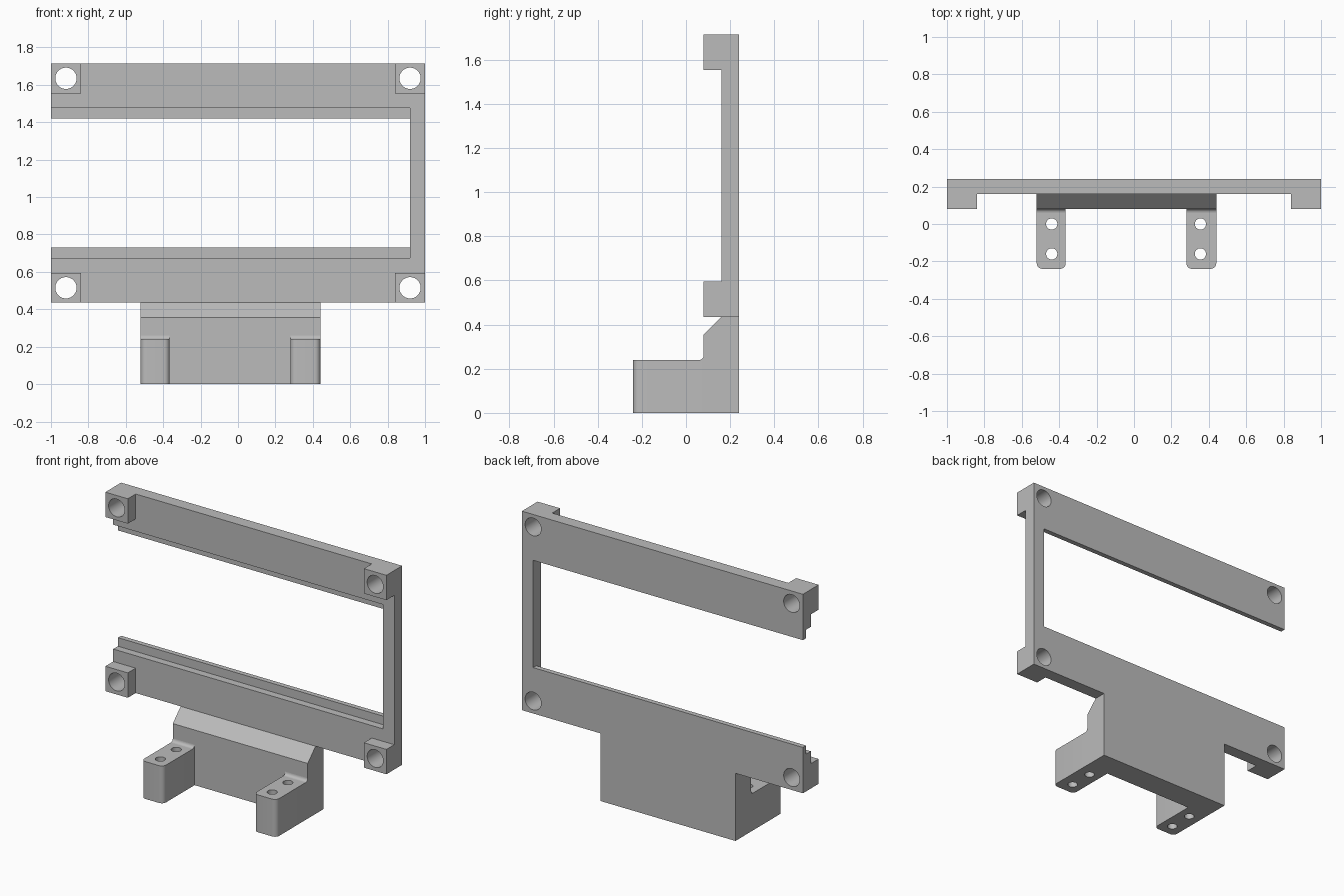
import bpy, bmesh, math
from mathutils import Matrix, Vector

if "Cube" in bpy.data.objects:
    bpy.data.objects.remove(bpy.data.objects["Cube"])

grey = bpy.data.materials.new("plain grey")
grey.use_nodes = True
grey.diffuse_color = (0.5, 0.5, 0.5, 1)
grey.node_tree.nodes["Principled BSDF"].inputs["Base Color"].default_value = (0.5, 0.5, 0.5, 1)


def finish(name, bm):
    bmesh.ops.recalc_face_normals(bm, faces=bm.faces)
    mesh = bpy.data.meshes.new(name)
    bm.to_mesh(mesh)
    bm.free()
    mesh.materials.append(grey)
    ob = bpy.data.objects.new(name, mesh)
    bpy.context.scene.collection.objects.link(ob)
    return ob


def box(name, lo, hi, round_front=0):
    lo, hi = Vector(lo), Vector(hi)
    bm = bmesh.new()
    bmesh.ops.create_cube(bm, size=1)
    bmesh.ops.scale(bm, vec=hi - lo, verts=bm.verts)
    bmesh.ops.translate(bm, vec=(lo + hi) / 2, verts=bm.verts)
    if round_front:
        corners = [e for e in bm.edges if all(abs(v.co.y - lo.y) < 1e-4 for v in e.verts)
                   and abs(e.verts[0].co.x - e.verts[1].co.x) < 1e-4]
        bmesh.ops.bevel(bm, geom=corners, offset=round_front, segments=6,
                        profile=0.5, affect='EDGES')
    return finish(name, bm)


def cylinder(centre, radius, length, axis):
    bm = bmesh.new()
    turn = Matrix.Rotation(math.pi / 2, 4, 'X') if axis == 'Y' else Matrix()
    bmesh.ops.create_cone(bm, cap_ends=True, segments=48, radius1=radius, radius2=radius,
                          depth=length, matrix=Matrix.Translation(centre) @ turn)
    return finish("cutter", bm)


def prism(name, profile, x0, x1):
    """Extrude a (y, z) outline along x."""
    bm = bmesh.new()
    face = bm.faces.new([bm.verts.new((x0, y, z)) for y, z in profile])
    side = bmesh.ops.extrude_face_region(bm, geom=[face])["geom"]
    bmesh.ops.translate(bm, vec=(x1 - x0, 0, 0),
                        verts=[g for g in side if isinstance(g, bmesh.types.BMVert)])
    return finish(name, bm)


def combine(target, tool, operation='DIFFERENCE'):
    tool.hide_render = True
    bpy.context.view_layer.objects.active = target
    mod = target.modifiers.new("combine", 'BOOLEAN')
    mod.object, mod.operation, mod.solver = tool, operation, 'EXACT'
    bpy.ops.object.modifier_apply(modifier=mod.name)
    bpy.data.objects.remove(tool)


BACK, FACE, FRONT = 0.24, 0.16, 0.08   # depth planes
LOW, HIGH = 0.435, 1.715               # frame bottom and top
LEFT, RIGHT = -0.52, 0.44              # bracket ends
parts = []

# Open-ended frame with a stepped rebate along the opening
frame = box("frame", (-1, FACE, LOW), (1, BACK, HIGH))
combine(frame, box("rebate", (-1.2, 0, 0.675), (0.92, 0.208, 1.475)))
combine(frame, box("opening", (-1.2, 0, 0.73), (0.92, 0.5, 1.42)))

# Corner bosses with screw holes
for side in (-1, 1):
    for z in (LOW + 0.08, HIGH - 0.08):
        boss = box("corner_boss", (side * 0.92 - 0.08, FRONT, z - 0.08),
                   (side * 0.92 + 0.08, FACE, z + 0.08))
        for part in (boss, frame):
            combine(part, cylinder((side * 0.92, FACE, z), 0.057, 0.5, 'Y'))
        parts.append(boss)
parts.append(frame)

# Bracket plate with chamfered top
parts.append(prism("bracket_plate", [(BACK, 0), (BACK, LOW), (FACE, LOW),
                                     (FRONT, LOW - 0.08), (FRONT, 0)], LEFT, RIGHT))

# Mounting feet with rounded corners, screw holes and a small fillet
FOOT_TOP, R = 0.24, 0.02
cove = [(FRONT, FOOT_TOP)] + [
    (FRONT - R + R * math.sin(a), FOOT_TOP + R - R * math.cos(a))
    for a in (i * math.pi / 12 for i in range(7))]
for name, x0, x1 in (("right", LEFT, LEFT + 0.155), ("left", RIGHT - 0.16, RIGHT)):
    foot = box(name + "_foot", (x0, -0.24, 0), (x1, FRONT, FOOT_TOP), 0.03)
    hole_x = LEFT + 0.08 if name == "right" else RIGHT - 0.085
    for y in (0, -0.16):
        combine(foot, cylinder((hole_x, y, 0.12), 0.03, 0.5, 'Z'))
    parts += [foot, prism(name + "_foot_fillet", cove, x0, x1)]

# Smooth the round walls, keep edges sharp
bpy.ops.object.select_all(action='DESELECT')
for part in parts:
    part.select_set(True)
bpy.context.view_layer.objects.active = frame
bpy.ops.object.shade_smooth_by_angle(angle=math.radians(30))
